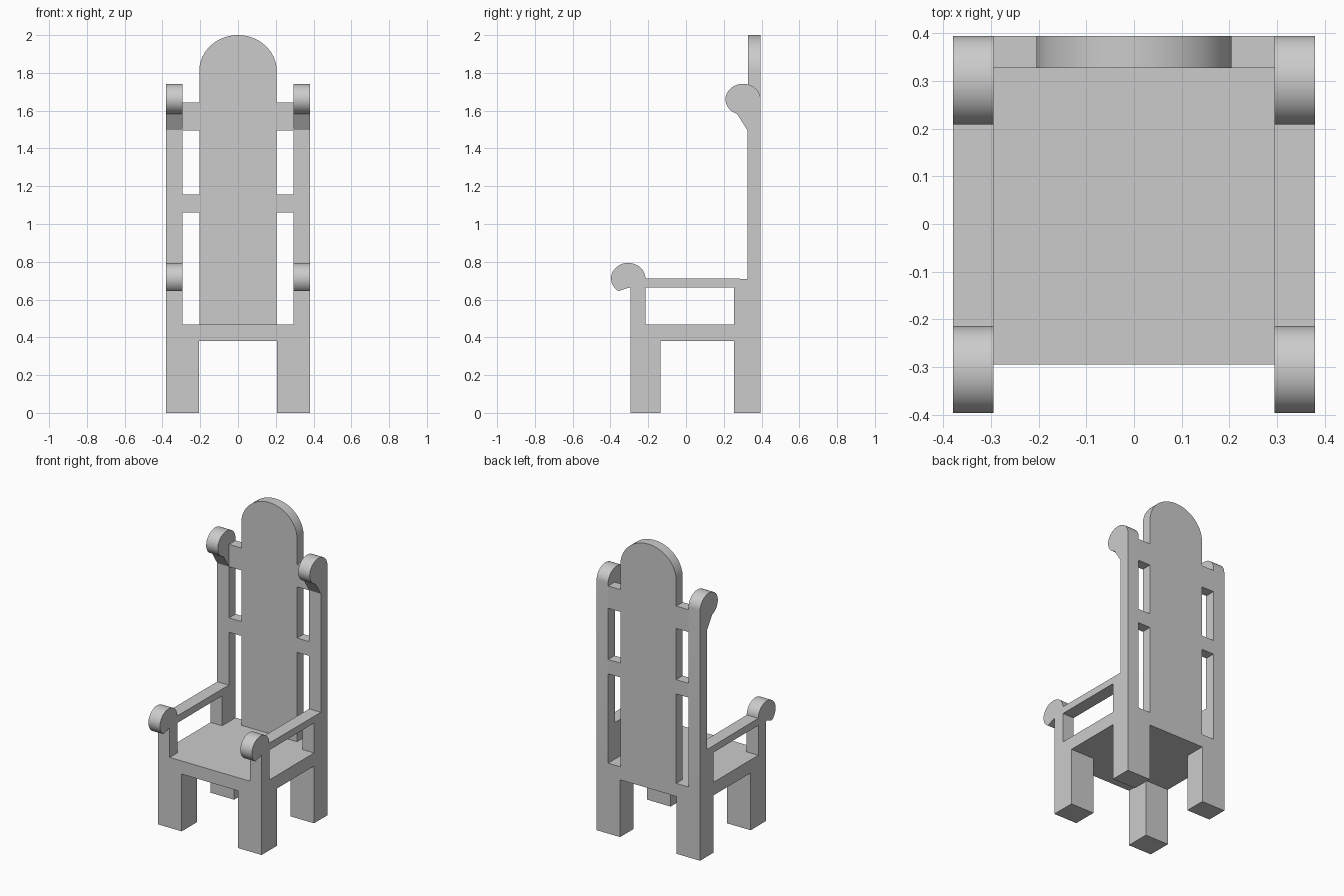
import bpy, bmesh, math
from mathutils import Vector

if "Cube" in bpy.data.objects:
    bpy.data.objects.remove(bpy.data.objects["Cube"])


def prism(name, outline, axis, lo, hi, mirror=False):
    """Extrude a 2D outline along x (outline = y,z) or along y (outline = x,z)."""
    bm = bmesh.new()
    if axis == 'x':
        verts = [bm.verts.new((lo, a, b)) for a, b in outline]
        depth = Vector((hi - lo, 0, 0))
    else:
        verts = [bm.verts.new((a, lo, b)) for a, b in outline]
        depth = Vector((0, hi - lo, 0))
    face = bm.faces.new(verts)
    res = bmesh.ops.extrude_face_region(bm, geom=[face], use_keep_orig=True)
    bmesh.ops.translate(bm, vec=depth,
                        verts=[g for g in res['geom'] if isinstance(g, bmesh.types.BMVert)])
    bmesh.ops.recalc_face_normals(bm, faces=bm.faces[:])
    mesh = bpy.data.meshes.new(name)
    bm.to_mesh(mesh)
    bm.free()
    ob = bpy.data.objects.new(name, mesh)
    bpy.context.collection.objects.link(ob)
    if mirror:
        ob.modifiers.new("Mirror", 'MIRROR').use_mirror_merge = False
    bpy.ops.object.select_all(action='DESELECT')
    ob.select_set(True)
    bpy.context.view_layer.objects.active = ob
    bpy.ops.object.shade_smooth_by_angle(angle=math.radians(25))
    return ob


def box(name, x, y, z, mirror=False):
    outline = [(y[0], z[0]), (y[1], z[0]), (y[1], z[1]), (y[0], z[1])]
    return prism(name, outline, 'x', x[0], x[1], mirror)


def arc(cx, cz, rx, rz, end, n):
    """Elliptical arc from angle 0 to end degrees."""
    return [(cx + rx * math.cos(math.radians(end * i / n)),
             cz + rz * math.sin(math.radians(end * i / n))) for i in range(n + 1)]


# Seat slab and the four legs
box("seat", (-0.38, 0.38), (-0.295, 0.395), (0.38, 0.467))
box("front_leg", (0.207, 0.38), (-0.295, -0.135), (0, 0.38), True)
box("back_leg", (0.207, 0.38), (0.255, 0.395), (0, 0.38), True)

# Side frames: back post with scroll, armrest with scroll, front post
side = [(0.395, 0.467)]
side += arc(0.302, 1.66, 0.093, 0.082, 250, 28)
side += [(0.325, 1.497), (0.325, 0.71)]
side += arc(-0.306, 0.712, 0.091, 0.082, 235, 28)
side += [(-0.295, 0.665), (-0.295, 0.467), (-0.215, 0.467),
         (-0.215, 0.665), (0.255, 0.665), (0.255, 0.467)]
prism("side_frame", side, 'x', 0.295, 0.38, True)

# Tall back panel with an arched top
panel = [(-0.205, 0.467), (0.205, 0.467)] + arc(0, 1.81, 0.205, 0.19, 180, 32)
prism("back_panel", panel, 'y', 0.327, 0.395)

# Short rails joining the panel to the posts
for name, z in (("middle_rail", (1.06, 1.155)), ("upper_rail", (1.495, 1.643))):
    box(name, (0.205, 0.295), (0.327, 0.395), z, True)
